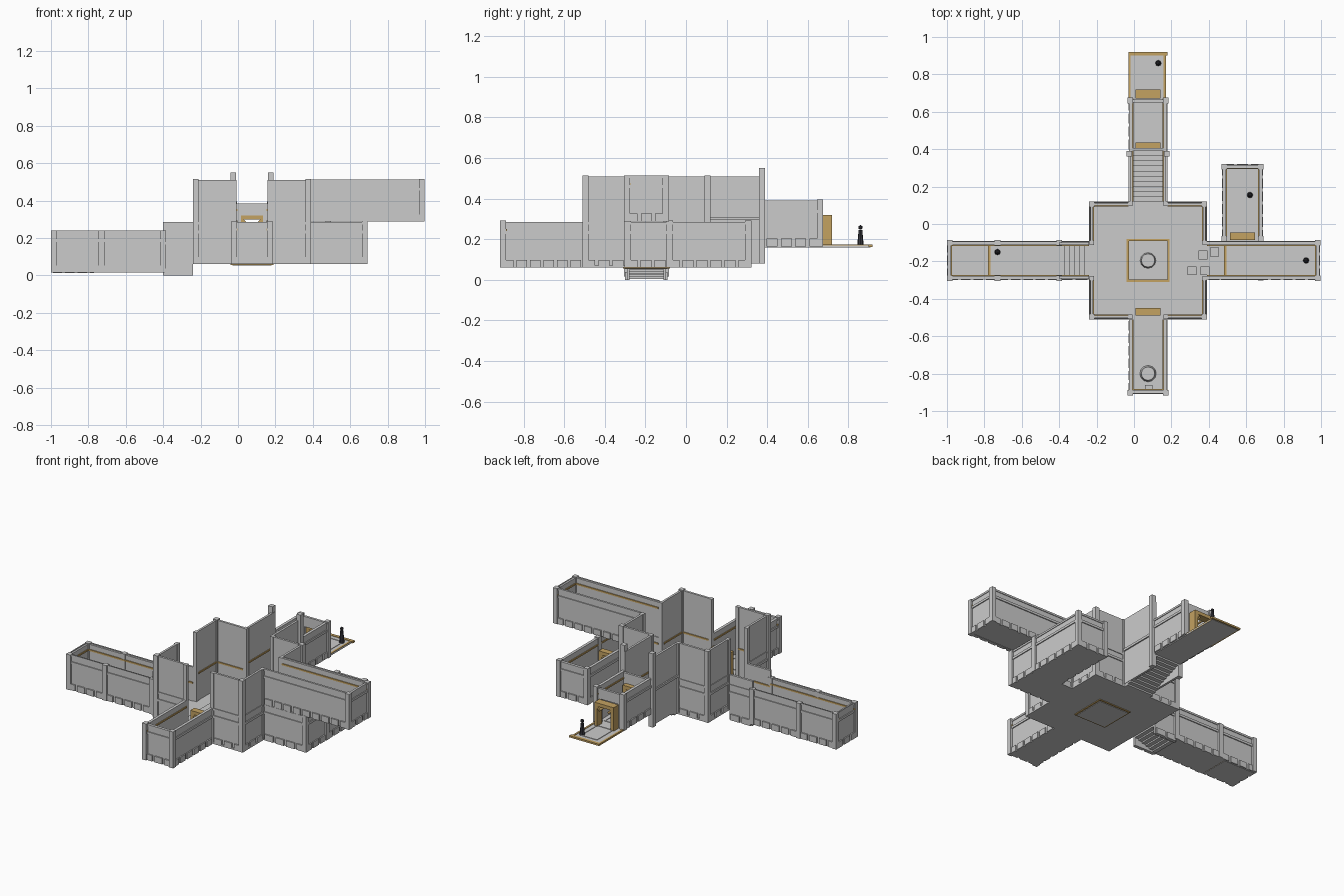
import bpy, bmesh, math
from mathutils import Matrix, Vector

if "Cube" in bpy.data.objects:
    bpy.data.objects.remove(bpy.data.objects["Cube"])

gold = bpy.data.materials.new("gold_trim")
gold.diffuse_color = (0.55, 0.36, 0.12, 1)
gold.use_nodes = True
gold.node_tree.nodes["Principled BSDF"].inputs["Base Color"].default_value = gold.diffuse_color
dark = bpy.data.materials.new("dark_statue")
dark.diffuse_color = (0.04, 0.04, 0.05, 1)
dark.use_nodes = True
dark.node_tree.nodes["Principled BSDF"].inputs["Base Color"].default_value = dark.diffuse_color
parts = {}


def get(name, mat=None):
    if name not in parts:
        parts[name] = (bmesh.new(), mat)
    return parts[name][0]


def box(name, x0, x1, y0, y1, z0, z1, mat=None):
    c = Vector(((x0 + x1) / 2, (y0 + y1) / 2, (z0 + z1) / 2))
    m = Matrix.Translation(c) @ Matrix.Diagonal((abs(x1 - x0), abs(y1 - y0), abs(z1 - z0), 1))
    bmesh.ops.create_cube(get(name, mat), size=1, matrix=m)


def cone(name, x, y, z0, z1, r0, r1, n=10, mat=None):
    bmesh.ops.create_cone(get(name, mat), cap_ends=True, segments=n, radius1=r0, radius2=r1,
                          depth=z1 - z0, matrix=Matrix.Translation((x, y, (z0 + z1) / 2)))


def wall(room, axis, a, b, f, out, z0, z1, trim=True):
    """Wall along an axis; f is the outer face, out (+1/-1) points outdoors."""
    def slab(part, s, e, d0, d1, lo, hi, mat=None):
        p, q = sorted((f - out * d0, f - out * d1))
        if axis == 'x':
            box(part, s, e, p, q, lo, hi, mat)
        else:
            box(part, p, q, s, e, lo, hi, mat)
    slab(room + "_walls", a, b, 0.008, 0.022, z0, z1)
    top = z0 + 0.225
    slab(room + "_ledges", a, b, 0.002, 0.01, top - 0.06, top - 0.045)
    slab(room + "_ledges", a, b, 0.004, 0.01, top - 0.012, top)
    # buttress blocks along the foot
    n = max(1, round((b - a) / 0.068))
    w = (b - a) / n
    for i in range(n):
        slab(room + "_foot_blocks", a + w * i + 0.008, a + w * (i + 1) - 0.008, 0, 0.012, z0, z0 + 0.038)
    if trim:
        slab("gold_wall_trim", a, b, 0.02, 0.027, top - 0.045, top - 0.035, gold)


def pillars(room, pts, z0, z1, s=0.03):
    for x, y in pts:
        box(room + "_pillars", x - s / 2, x + s / 2, y - s / 2, y + s / 2, z0, z1)


def floor(room, x0, x1, y0, y1, z):
    """Floor slab with thin raised border strips."""
    box(room + "_floor", x0, x1, y0, y1, z - 0.01, z)
    for x in (x0 + 0.035, x1 - 0.043):
        box(room + "_floor_strips", x, x + 0.008, y0 + 0.035, y1 - 0.035, z, z + 0.003)
    for y in (y0 + 0.035, y1 - 0.043):
        box(room + "_floor_strips", x0 + 0.035, x1 - 0.035, y, y + 0.008, z, z + 0.003)


def door(x, y, z, depth=0.04):
    """Gold door frame facing along y."""
    for s in (-1, 1):
        box("gold_door_frames", x + s * 0.048, x + s * 0.068, y, y + depth, z, z + 0.15, gold)
        # chamfered corner brace under the lintel
        m = Matrix.Translation((x + s * 0.042, y + depth / 2, z + 0.118)) @ \
            Matrix.Rotation(s * math.pi / 4, 4, 'Y') @ Matrix.Diagonal((0.012, depth, 0.04, 1))
        bmesh.ops.create_cube(get("gold_door_frames", gold), size=1, matrix=m)
    box("gold_door_frames", x - 0.068, x + 0.068, y, y + depth, z + 0.128, z + 0.15, gold)


def figure(x, y, z):
    cone("statues", x, y, z, z + 0.075, 0.016, 0.009, 8, dark)
    bmesh.ops.create_icosphere(get("statues", dark), subdivisions=1, radius=0.012,
                               matrix=Matrix.Translation((x, y, z + 0.088)))


CX, CY = 0.075, -0.195       # hall centre
L, R, F, B = -0.24, 0.39, -0.51, 0.12
X0, X1 = -0.03, 0.18         # north-south corridor
Y0, Y1 = -0.30, -0.09        # east-west corridor

# central hall: floor ring round the pit, four tall corner walls
for i, (r, z) in enumerate(((0.315, 0.07), (0.21, 0.075), (0.14, 0.08))):
    for s in (-1, 1):
        box("hall_floor_tiers", CX - r, CX + r, CY + s * 0.105, CY + s * r, 0.06, z)
        box("hall_floor_tiers", CX + s * 0.105, CX + s * r, CY - 0.105, CY + 0.105, 0.06, z)
box("pit_floor", X0, X1, Y0, Y1, 0.052, 0.06)
for s in (-1, 1):
    box("gold_pit_rim", CX - 0.115, CX + 0.115, CY + s * 0.103, CY + s * 0.115, 0.055, 0.088, gold)
    box("gold_pit_rim", CX + s * 0.103, CX + s * 0.115, CY - 0.115, CY + 0.115, 0.055, 0.088, gold)
cone("pit_pedestal", CX, CY, 0.06, 0.10, 0.042, 0.036, 12)
for a, b in ((L, X0), (X1, R)):
    wall("hall", 'x', a, b, F, -1, 0.06, 0.51)
    wall("hall", 'x', a, b, B, 1, 0.06, 0.51)
for a, b in ((F, Y0), (Y1, B)):
    wall("hall", 'y', a, b, L, -1, 0.06, 0.51)
    wall("hall", 'y', a, b, R, 1, 0.06, 0.51)
pillars("hall", [(x, y) for x in (L + .014, R - .014) for y in (F + .014, B - .014)], 0.06, 0.515)
pillars("hall_opening", [(x, y) for x in (X0 + .01, X1 - .01) for y in (F + .013, B - .013)], 0.06, 0.51, 0.024)
pillars("hall_opening", [(x, y) for x in (L + .013, R - .013) for y in (Y0 + .01, Y1 - .01)], 0.06, 0.51, 0.024)

# front room
floor("front_room", X0 + .01, X1 - .01, -0.90, F, 0.07)
wall("front_room", 'y', -0.91, F, X0, -1, 0.06, 0.285)
wall("front_room", 'y', -0.91, F, X1, 1, 0.06, 0.285)
wall("front_room", 'x', X0, X1, -0.91, -1, 0.06, 0.285)
pillars("front_room", [(X0 + .01, -.903), (X1 - .01, -.903)], 0.06, 0.292)
cone("front_room_pedestal", 0.075, -0.80, 0.07, 0.11, 0.044, 0.036, 12)
box("altar_block", 0.06, 0.10, -0.885, -0.86, 0.07, 0.12)
door(CX, -0.49, 0.07)

# back stairs with tall side walls
n = 10
for i in range(n):
    y = B + 0.27 * i / n
    box("back_stairs", X0 + .01, X1 - .01, y, y + 0.027, 0.06 + 0.01 * i, 0.08 + 0.01 * i)
for x, s in ((X0, -1), (X1, 1)):
    box("back_stair_walls", x - s * .008, x - s * .022, B, 0.39, 0.08, 0.51)
    box("gold_wall_trim", x - s * .02, x - s * .027, B, 0.39, 0.285, 0.295, gold)
    box("back_stair_ledges", x, x - s * .01, B, 0.37, 0.295, 0.31)
pillars("back_stair", [(X0 + .005, .375), (X1 - .005, .375)], 0.08, 0.55)

# back room and entrance
floor("back_room", X0 + .01, X1 - .01, 0.39, 0.67, 0.17)
wall("back_room", 'y', 0.39, 0.67, X0, -1, 0.165, 0.39)
wall("back_room", 'y', 0.39, 0.67, X1, 1, 0.165, 0.39)
pillars("back_room", [(X0 + .01, .66), (X1 - .01, .66)], 0.165, 0.395)
for y in (0.39, 0.65):
    box("door_walls", X0 + .01, X1 - .01, y, y + .015, 0.32, 0.385)
    for s in (-1, 1):
        box("door_walls", CX + s * .06, CX + s * .095, y, y + .015, 0.17, 0.32)
door(CX, 0.395, 0.17)
door(CX, 0.67, 0.17, 0.05)
floor("entrance", X0 + .01, X1 - .01, 0.67, 0.91, 0.17)
box("gold_entrance_edge", X0, X1, 0.90, 0.92, 0.162, 0.173, gold)
for x in (X0, X1 - .022):
    box("gold_entrance_edge", x, x + .012, 0.67, 0.92, 0.162, 0.173, gold)
figure(0.13, 0.86, 0.17)

# left stairs down and left corridor
for i in range(6):
    x = L - 0.16 * i / 6
    box("left_stairs", x - 0.0267, x, Y0 + .01, Y1 - .01, 0.05 - 0.009 * i, 0.068 - 0.009 * i)
for y, s in ((Y0, -1), (Y1, 1)):
    wall("left_stair", 'x', -0.40, L, y, s, 0.0, 0.285)
    wall("left_corridor", 'x', -1.0, -0.40, y, s, 0.015, 0.235)
    pillars("left_corridor", [(-.985, y - s * .01), (-.73, y - s * .01), (-.40, y - s * .01)], 0.015, 0.24)
wall("left_corridor", 'y', Y0, Y1, -1.0, -1, 0.015, 0.235)
floor("left_corridor", -0.77, -0.38, Y0 + .01, Y1 - .01, 0.025)
box("left_sunken_floor", -0.99, -0.77, Y0 + .01, Y1 - .01, 0.012, 0.018)
box("gold_pool_edge", -0.78, -0.768, Y0 + .02, Y1 - .02, 0.015, 0.032, gold)
figure(-0.73, -0.15, 0.025)

# lower right passage turning into the side room
floor("lower_passage", R, 0.68, Y0 + .01, Y1, 0.07)
floor("side_room", 0.48, 0.68, Y1, 0.31, 0.07)
wall("lower_passage", 'x', R, 0.69, Y0, -1, 0.06, 0.285)
wall("lower_passage", 'x', R, 0.48, Y1, 1, 0.06, 0.285)
wall("side_room", 'y', Y0, 0.32, 0.69, 1, 0.06, 0.285)
wall("side_room", 'y', Y1, 0.32, 0.47, -1, 0.06, 0.285)
wall("side_room", 'x', 0.47, 0.69, 0.32, 1, 0.06, 0.285)
pillars("side_room", [(.483, .307), (.677, .307), (.677, Y0 + .013), (.483, Y1 + .01), (.677, Y1 + .01)], 0.06, 0.292)
door(0.58, -0.085, 0.07)
figure(0.62, 0.155, 0.07)

# upper right corridor with stepping stones leading up to it
floor("upper_corridor", 0.49, 0.98, Y0 + .01, Y1 - .01, 0.30)
wall("upper_corridor", 'x', R, 0.99, Y0, -1, 0.288, 0.51)
wall("upper_corridor", 'x', R, 0.99, Y1, 1, 0.288, 0.51)
wall("upper_corridor", 'y', Y0, Y1, 0.995, 1, 0.288, 0.51)
pillars("upper_corridor", [(.983, Y0 + .01), (.983, Y1 - .01)], 0.288, 0.515)
box("gold_corridor_edge", 0.482, 0.494, Y0 + .02, Y1 - .02, 0.288, 0.304, gold)
for x, y, z in ((.31, -.25, .11), (.38, -.25, .16), (.37, -.165, .21), (.43, -.15, .255)):
    box("stepping_stones", x - .024, x + .024, y - .024, y + .024, z - .02, z)
figure(0.92, -0.195, 0.30)

# turn every collected part into an object
for name, (bm, mat) in parts.items():
    bmesh.ops.recalc_face_normals(bm, faces=bm.faces)
    me = bpy.data.meshes.new(name)
    bm.to_mesh(me)
    bm.free()
    ob = bpy.data.objects.new(name, me)
    bpy.context.collection.objects.link(ob)
    if mat:
        me.materials.append(mat)
